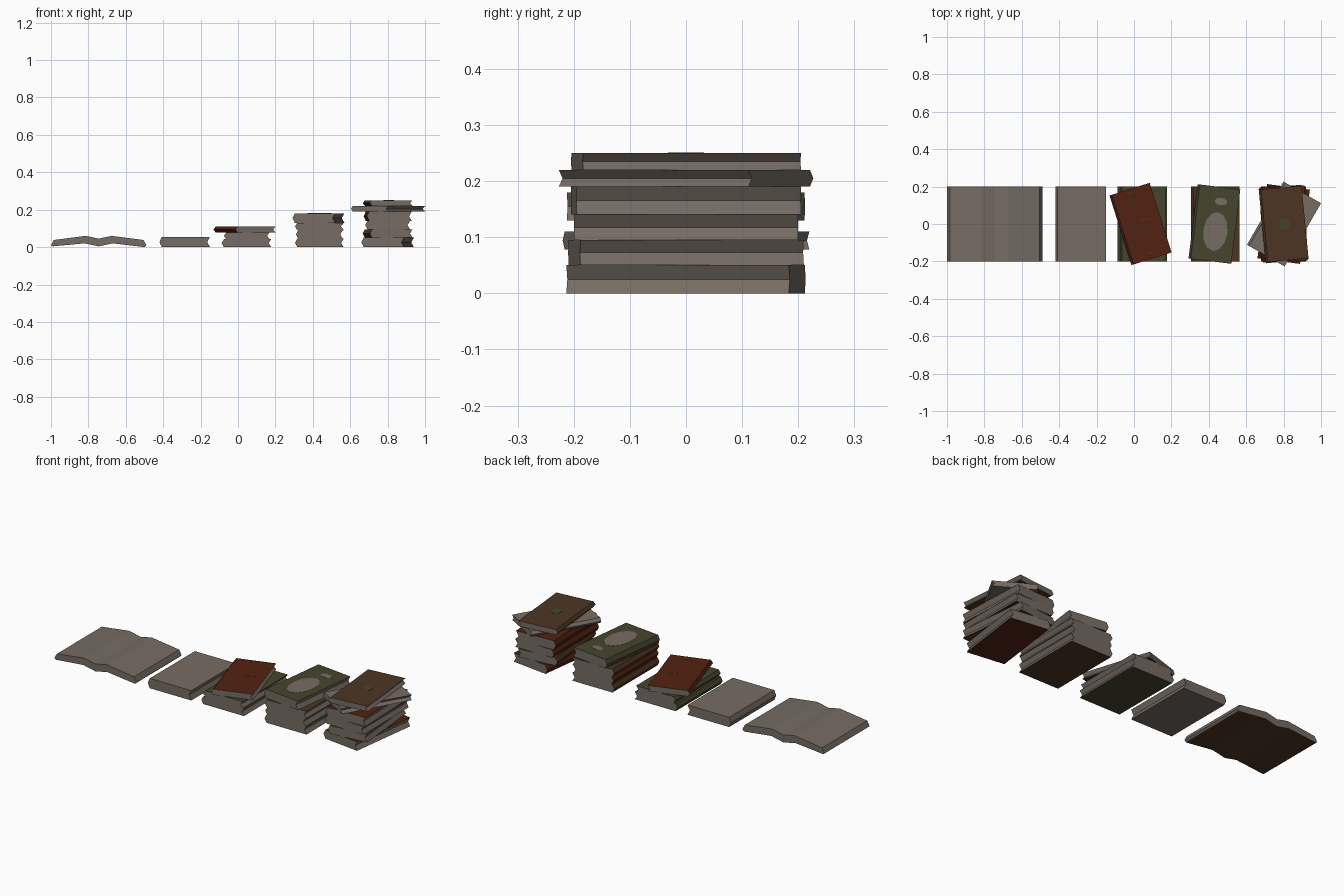
import bpy, bmesh, math
from mathutils import Matrix

if "Cube" in bpy.data.objects:
    bpy.data.objects.remove(bpy.data.objects["Cube"])


def material(name, rgb):
    m = bpy.data.materials.new(name)
    m.diffuse_color = (*rgb, 1)
    m.use_nodes = True
    m.node_tree.nodes["Principled BSDF"].inputs["Base Color"].default_value = m.diffuse_color
    return m


PAPER = material("grey_paper", (0.18, 0.15, 0.125))
RED = material("red_cover", (0.085, 0.016, 0.006))
GREEN = material("green_cover", (0.06, 0.06, 0.026))
BROWN = material("brown_cover", (0.075, 0.036, 0.017))


def prism(name, profile, length, mats, is_cover):
    """Extrude an x-z profile along y; faces passing is_cover get mats[1]."""
    bm = bmesh.new()
    front = [bm.verts.new((x, -length / 2, z)) for x, z in profile]
    back = [bm.verts.new((x, length / 2, z)) for x, z in profile]
    n = len(profile)
    bm.faces.new(front)
    bm.faces.new(back[::-1])
    for i in range(n):
        j = (i + 1) % n
        bm.faces.new((front[j], front[i], back[i], back[j]))
    bmesh.ops.recalc_face_normals(bm, faces=bm.faces)
    for f in bm.faces:
        f.material_index = int(is_cover(f.normal))
    me = bpy.data.meshes.new(name)
    bm.to_mesh(me)
    bm.free()
    for m in mats:
        me.materials.append(m)
    ob = bpy.data.objects.new(name, me)
    bpy.context.collection.objects.link(ob)
    return ob


def book(name, x, z0, z1, width, length, angle, cover):
    # rounded spine on -x, hollow fore edge on +x
    h, w = z1 - z0, width / 2
    prof = [(-w + 0.012, 0), (w, 0), (w - 0.014, h / 2), (w, h),
            (-w + 0.012, h), (-w, h / 2)]
    ob = prism(name, prof, length, (PAPER, cover),
               lambda n: abs(n.z) > 0.95 or n.x < -0.3)
    ob.location = (x, 0, z0)
    ob.rotation_euler.z = math.radians(angle)
    return ob


def oval(name, x, y, z, rx, ry, angle, mat, sides=12):
    # thin painted plate on a cover
    bm = bmesh.new()
    bmesh.ops.create_cone(bm, cap_ends=True, segments=sides, radius1=1, radius2=1, depth=0.002,
                          matrix=Matrix.Diagonal((rx, ry, 1, 1)))
    me = bpy.data.meshes.new(name)
    bm.to_mesh(me)
    bm.free()
    me.materials.append(mat)
    ob = bpy.data.objects.new(name, me)
    ob.location = (x, y, z)
    ob.rotation_euler.z = math.radians(angle)
    bpy.context.collection.objects.link(ob)


# Open book: wavy pages above, cover below
cx = -0.745
half_top = [(0.255, 0.01), (0.24, 0.038), (0.07, 0.06), (0.035, 0.053)]
top = [(cx + x, z) for x, z in half_top] + [(cx, 0.045)] + \
      [(cx - x, z) for x, z in half_top[::-1]]
bottom = [(cx - 0.245, 0.004), (cx - 0.075, 0.02), (cx, 0.004),
          (cx + 0.075, 0.02), (cx + 0.245, 0.0)]
prism("open_book", top + bottom, 0.4, (PAPER, BROWN), lambda n: n.z < -0.8)

# Single closed book
book("closed_book", -0.285, 0, 0.055, 0.27, 0.4, 0, PAPER)

# Stacks: x, z0, z1, width, length, angle, cover
stacks = {
    "small_stack": [
        (0.045, 0, 0.042, 0.265, 0.4, 0, GREEN),
        (0.047, 0.042, 0.078, 0.245, 0.4, 0, GREEN),
        (0.035, 0.078, 0.11, 0.225, 0.39, 17.5, RED)],
    "medium_stack": [
        (0.435, 0, 0.045, 0.26, 0.4, 0, BROWN),
        (0.435, 0.045, 0.09, 0.25, 0.4, 0, RED),
        (0.435, 0.09, 0.13, 0.26, 0.4, 0, BROWN),
        (0.43, 0.13, 0.18, 0.23, 0.4, -7, GREEN)],
    "tall_stack": [
        (0.80, 0, 0.05, 0.23, 0.4, -7.5, RED),
        (0.80, 0.05, 0.095, 0.23, 0.4, 5.5, BROWN),
        (0.80, 0.095, 0.14, 0.24, 0.4, 0, RED),
        (0.80, 0.14, 0.19, 0.24, 0.4, 2.5, RED),
        (0.802, 0.19, 0.22, 0.232, 0.39, -30, PAPER),
        (0.80, 0.22, 0.25, 0.23, 0.39, 5.5, BROWN)],
}
for stack, rows in stacks.items():
    for i, row in enumerate(rows):
        book(f"{stack}_book_{i + 1}", *row)

# Cover emblems
oval("green_cover_large_oval", 0.435, -0.04, 0.18, 0.065, 0.105, -7, PAPER)
oval("green_cover_small_oval", 0.465, 0.12, 0.18, 0.034, 0.02, -7, PAPER)
oval("brown_cover_emblem", 0.805, 0.0, 0.25, 0.028, 0.032, 5, GREEN, 8)
for i, (x, y) in enumerate([(0.045, 0.018), (0.08, 0.028), (0.085, -0.155), (-0.02, 0.165)]):
    oval(f"red_cover_mark_{i + 1}", x, y, 0.11, 0.014, 0.005, 17, BROWN, 6)
